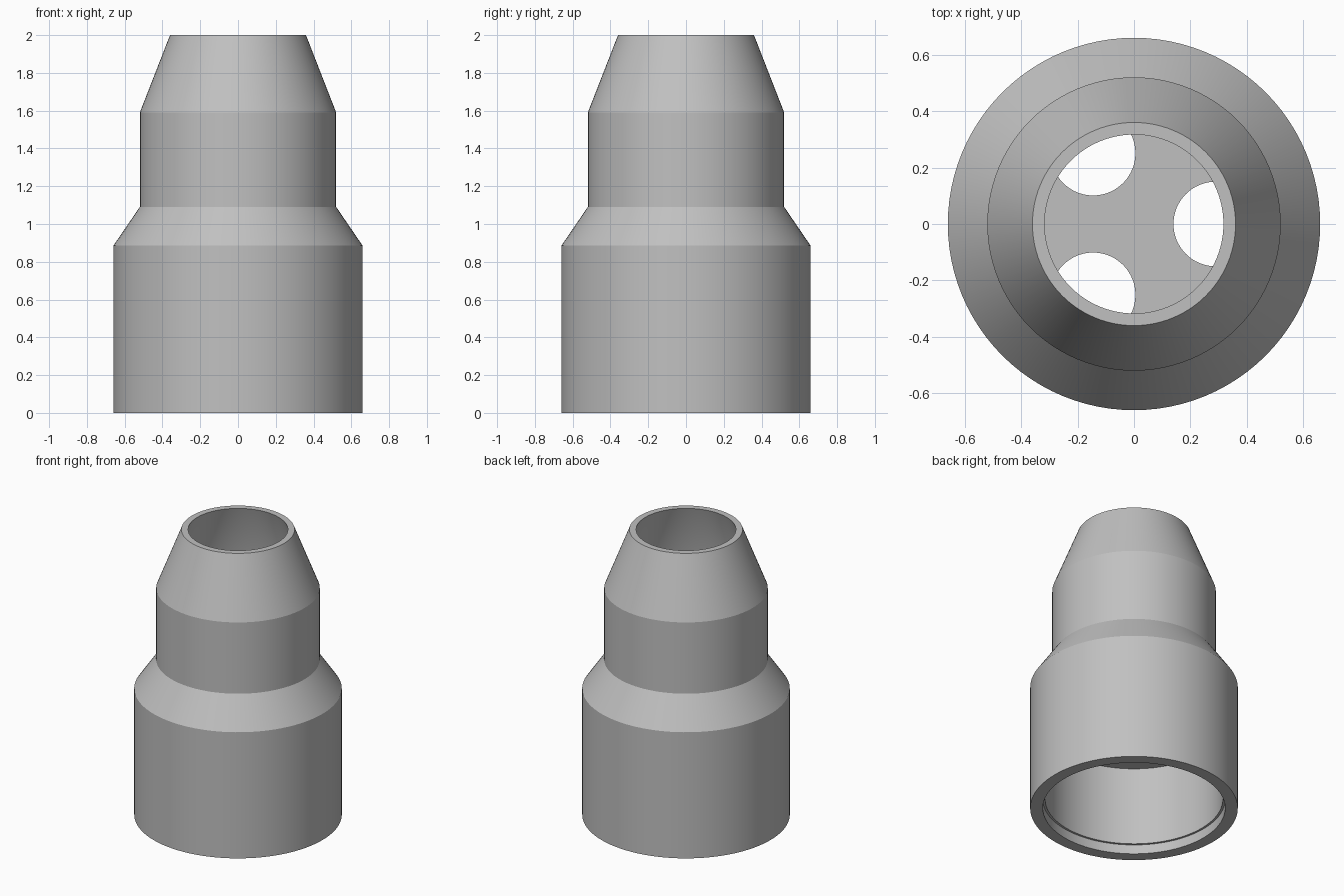
import bpy, bmesh, math
from mathutils import Matrix

cube = bpy.data.objects.get("Cube")
if cube:
    bpy.data.objects.remove(cube, do_unlink=True)

SEGMENTS = 96
grey = bpy.data.materials.new("plain grey")
grey.use_nodes = True
grey.diffuse_color = (0.53, 0.53, 0.53, 1)
grey.node_tree.nodes["Principled BSDF"].inputs["Base Color"].default_value = grey.diffuse_color


def make_object(name, bm):
    bmesh.ops.recalc_face_normals(bm, faces=bm.faces)
    mesh = bpy.data.meshes.new(name)
    bm.to_mesh(mesh)
    bm.free()
    mesh.materials.append(grey)
    obj = bpy.data.objects.new(name, mesh)
    bpy.context.collection.objects.link(obj)
    return obj


def lathe(name, profile):
    """Turn an (radius, height) profile around the z axis."""
    bm = bmesh.new()
    verts = [bm.verts.new((r, 0, z)) for r, z in profile]
    edges = [bm.edges.new(pair) for pair in zip(verts, verts[1:])]
    bmesh.ops.spin(bm, geom=verts + edges, cent=(0, 0, 0), axis=(0, 0, 1),
                   angle=math.tau, steps=SEGMENTS)
    bmesh.ops.remove_doubles(bm, verts=bm.verts, dist=0.0001)
    return make_object(name, bm)


# Hollow stepped body with a solid partition between its two chambers
body = lathe("nozzle_body", [
    (0, 0.615), (0.565, 0.615), (0.565, 0.065),        # lower chamber
    (0.58, 0.065), (0.58, 0),                          # shallow counterbore
    (0.66, 0), (0.66, 0.885), (0.52, 1.09),            # outer skirt and shoulder
    (0.52, 1.59), (0.36, 2),                           # neck and tapered tip
    (0.317, 2), (0.45, 1.59), (0.45, 0.85), (0, 0.85)  # upper chamber
])

# Three round ports through the partition
bm = bmesh.new()
for i in range(3):
    place = Matrix.Rotation(i * math.tau / 3, 4, "Z") @ Matrix.Translation((0.29, 0, 0.73))
    bmesh.ops.create_cone(bm, cap_ends=True, segments=64, radius1=0.15,
                          radius2=0.15, depth=0.4, matrix=place)
cutter = make_object("port_cutter", bm)
cutter.hide_render = True

ports = body.modifiers.new("ports", "BOOLEAN")
ports.operation = "DIFFERENCE"
ports.solver = "EXACT"
ports.object = cutter

bpy.ops.object.select_all(action="DESELECT")
body.select_set(True)
bpy.context.view_layer.objects.active = body
bpy.ops.object.modifier_apply(modifier="ports")
bpy.data.objects.remove(cutter, do_unlink=True)

# Smooth walls with crisp rims
bpy.ops.object.shade_smooth_by_angle(angle=math.radians(20))
